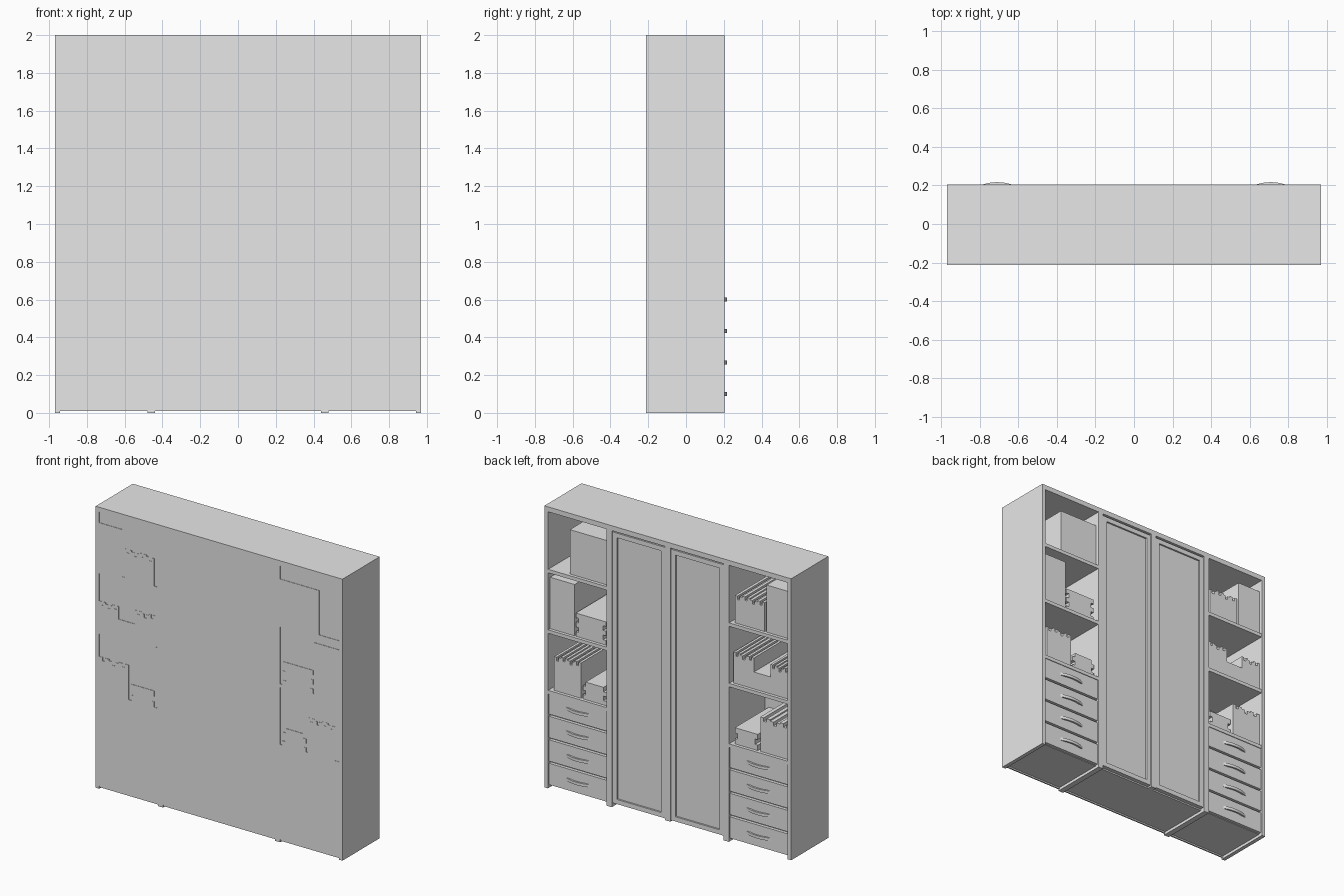
import bpy, bmesh, math

cube = bpy.data.objects.get("Cube")
if cube:
    bpy.data.objects.remove(cube, do_unlink=True)

grey = bpy.data.materials.new("plain_grey")
grey.use_nodes = True
grey.diffuse_color = (0.8, 0.8, 0.8, 1)
grey.node_tree.nodes["Principled BSDF"].inputs["Base Color"].default_value = (0.8, 0.8, 0.8, 1)

WALL, OPEN = -0.213, 0.205     # closed side and open side of the cabinet
BOOK_END = 0.18


def finish(name, bm):
    bmesh.ops.recalc_face_normals(bm, faces=bm.faces)
    mesh = bpy.data.meshes.new(name)
    bm.to_mesh(mesh)
    bm.free()
    mesh.materials.append(grey)
    obj = bpy.data.objects.new(name, mesh)
    bpy.context.collection.objects.link(obj)
    return obj


def add_box(bm, x, y, z):
    verts = bmesh.ops.create_cube(bm, size=1)["verts"]
    for v in verts:
        for i, (a, b) in enumerate((x, y, z)):
            v.co[i] = (a + b) / 2 + v.co[i] * (b - a)


def box(name, x, y, z):
    bm = bmesh.new()
    add_box(bm, x, y, z)
    return finish(name, bm)


def prism(name, points, shift):
    """Extrude a closed outline by a vector."""
    bm = bmesh.new()
    face = bm.faces.new([bm.verts.new(p) for p in points])
    new = bmesh.ops.extrude_face_region(bm, geom=[face])["geom"]
    bmesh.ops.translate(bm, vec=shift, verts=[g for g in new if isinstance(g, bmesh.types.BMVert)])
    return finish(name, bm)


def upright_books(name, x0, x1, floor, top, count):
    """Row of standing books: page edges sit lower than the covers."""
    step = (x1 - x0) / count
    outline = [(x1, floor), (x0, floor)]
    for i in range(count):
        a = x0 + i * step
        h = top - 0.01 * (i % 2)
        outline += [(a, h), (a + step * 0.35, h), (a + step * 0.35, h - 0.025),
                    (a + step * 0.65, h - 0.025), (a + step * 0.65, h), (a + step, h)]
    prism(name, [(x, WALL, z) for x, z in outline], (0, BOOK_END - WALL, 0))


def stacked_books(name, x0, x1, floor, top, count):
    """Lying books with alternately wide and narrow layers."""
    bm = bmesh.new()
    step = (top - floor) / count
    for i in range(count):
        inset = 0.022 * (i % 2)
        add_box(bm, (x0 + inset, x1 - inset), (WALL, BOOK_END),
                (floor + i * step, floor + (i + 1) * step))
    finish(name, bm)


# Carcass
box("back_panel", (-0.95, 0.95), (-0.21, -0.2), (0.01, 1.98))
box("top_board", (-0.97, 0.97), (WALL, OPEN), (1.965, 2))
for side, s in (("left", 1), ("right", -1)):
    def span(a, b):
        return (min(s * a, s * b), max(s * a, s * b))

    box(side + "_side_board", span(0.942, 0.97), (WALL, OPEN), (0, 1.965))
    box(side + "_divider", span(0.44, 0.48), (WALL, OPEN), (0, 1.965))
    for i, z in enumerate((0.67, 1.1, 1.53)):
        box(f"{side}_shelf_{i + 1}", span(0.48, 0.942), (WALL, OPEN - 0.003), (z, z + 0.025))

    # Drawers with curved handles
    box(side + "_drawer_body", span(0.48, 0.942), (WALL, 0.175), (0.02, 0.67))
    for i in range(4):
        mid = 0.1 + i * 0.167
        box(f"{side}_drawer_front_{i + 1}", span(0.482, 0.94), (0.175, 0.197),
            (mid - 0.076, mid + 0.076))
        half, radius = 0.42, 0.24
        arc = [half * (k / 6 - 1) for k in range(13)]
        base = 0.217 - radius
        outline = [(s * 0.71 + radius * math.sin(a), base + radius * math.cos(a)) for a in arc]
        outline += [(s * 0.71 + (radius - 0.012) * math.sin(a),
                     base + (radius - 0.012) * math.cos(a)) for a in reversed(arc)]
        handle = prism(f"{side}_handle_{i + 1}", [(x, y, mid - 0.01) for x, y in outline], (0, 0, 0.02))
        bpy.context.view_layer.objects.active = handle
        handle.select_set(True)
        bpy.ops.object.shade_smooth_by_angle(angle=math.radians(30))
        handle.select_set(False)

    # Tall door: slab with a recessed inner panel
    x0, x1 = span(0.023, 0.437)
    box(side + "_door_panel", (x0, x1), (0.17, 0.188), (0.03, 1.955))
    for part, x, z in (("inner_stile", (x0, x0 + 0.033), (0.03, 1.955)),
                       ("outer_stile", (x1 - 0.033, x1), (0.03, 1.955)),
                       ("lower_rail", (x0 + 0.033, x1 - 0.033), (0.03, 0.063)),
                       ("upper_rail", (x0 + 0.033, x1 - 0.033), (1.922, 1.955))):
        box(f"{side}_door_{part}", x, (0.17, 0.2), z)

box("wardrobe_body", (-0.44, 0.44), (WALL, 0.17), (0.02, 1.965))
box("centre_post", (-0.02, 0.02), (0.17, OPEN), (0.02, 1.965))

# Contents of the left shelves
LOW, MID, HIGH = 0.695, 1.125, 1.555
box("left_large_box", (0.48, 0.787), (WALL, BOOK_END), (HIGH, 1.87))
box("left_tall_box", (0.75, 0.942), (WALL, BOOK_END), (MID, 1.49))
stacked_books("left_middle_stack", 0.503, 0.74, MID, 1.29, 5)
upright_books("left_low_books", 0.7, 0.91, LOW, 0.945, 4)
stacked_books("left_low_stack", 0.5, 0.685, LOW, 0.82, 4)

# Contents of the right shelves
box("right_tall_box", (-0.942, -0.76), (WALL, BOOK_END), (HIGH, 1.89))
upright_books("right_high_books", -0.745, -0.51, HIGH, 1.76, 4)
upright_books("right_outer_books", -0.942, -0.79, MID, 1.335, 3)
upright_books("right_inner_books", -0.66, -0.5, MID, 1.345, 3)
box("right_middle_box", (-0.79, -0.66), (WALL, BOOK_END), (MID, 1.245))
upright_books("right_low_books", -0.942, -0.71, LOW, 0.94, 3)
stacked_books("right_low_stack", -0.69, -0.51, LOW, 0.81, 3)
